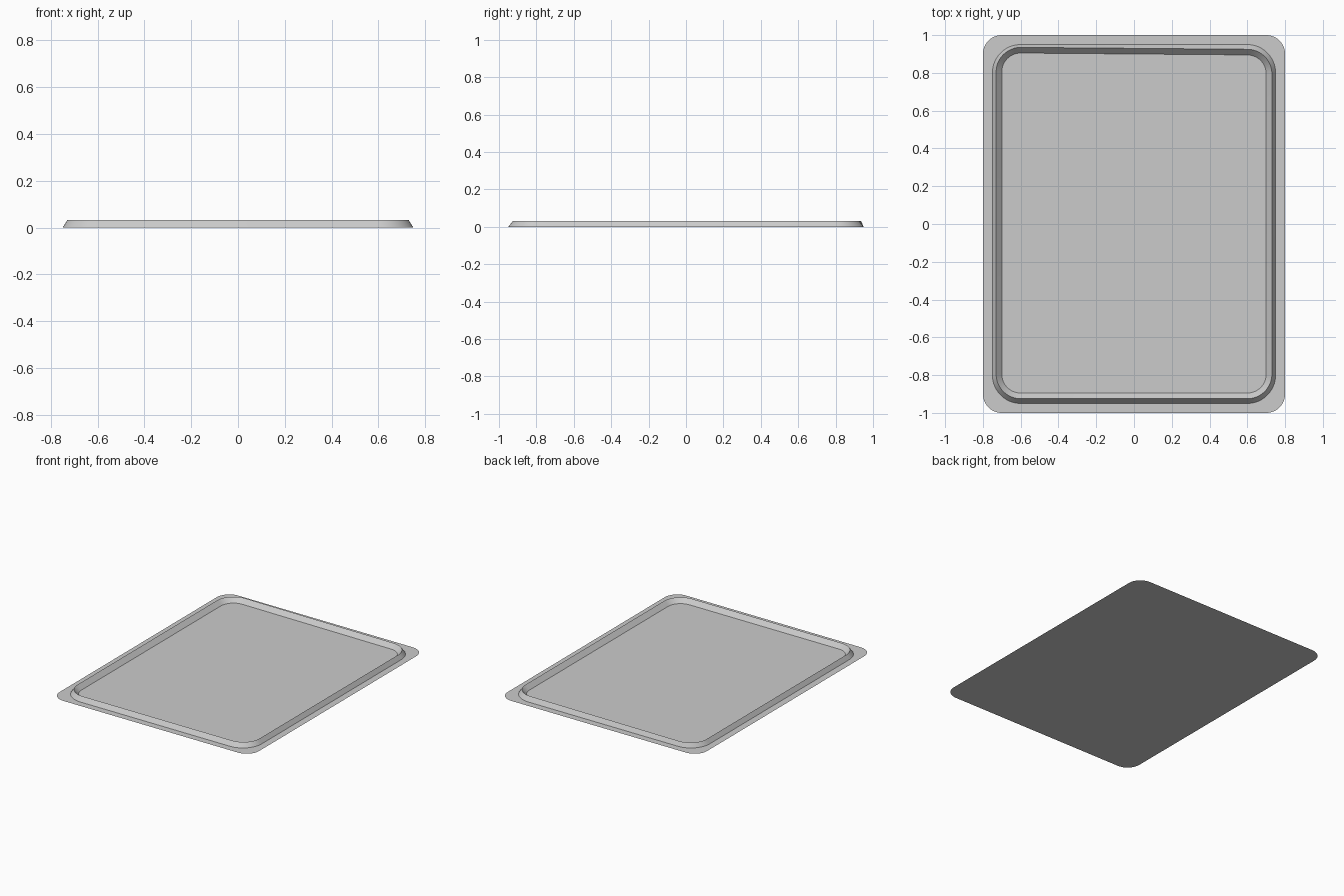
import bpy, bmesh
from math import sin, cos, pi

if "Cube" in bpy.data.objects:
    bpy.data.objects.remove(bpy.data.objects["Cube"])

SEG = 12  # steps per rounded corner


def rounded_loop(bm, hx, hy, r, z, skew=0.0):
    """Rounded rectangle of vertices; skew lifts the back-left corner slightly."""
    verts = []
    for i, (sx, sy) in enumerate([(1, 1), (-1, 1), (-1, -1), (1, -1)]):
        for k in range(SEG + 1):
            a = pi / 2 * (i + k / SEG)
            dy = skew if i == 1 else 0.0
            verts.append(bm.verts.new((sx * (hx - r) + r * cos(a),
                                       sy * (hy - r) + r * sin(a) + dy, z)))
    return verts


def finish(bm, name):
    mesh = bpy.data.meshes.new(name)
    bm.to_mesh(mesh)
    bm.free()
    obj = bpy.data.objects.new(name, mesh)
    bpy.context.collection.objects.link(obj)
    bpy.context.view_layer.objects.active = obj
    obj.select_set(True)
    bpy.ops.object.shade_smooth_by_angle(angle=pi / 6)
    obj.select_set(False)


# flat base sheet
bm = bmesh.new()
bm.faces.new(rounded_loop(bm, 0.8, 1.0, 0.1, 0.0))
finish(bm, "base_sheet")

# raised rim: outer foot, sharp crest, inner foot
bm = bmesh.new()
loops = [rounded_loop(bm, 0.75, 0.95, 0.15, 0.0),
         rounded_loop(bm, 0.73, 0.925, 0.13, 0.032, 0.01),
         rounded_loop(bm, 0.70, 0.895, 0.10, 0.0, 0.01)]
for lo, hi in zip(loops, loops[1:]):
    n = len(lo)
    for i in range(n):
        j = (i + 1) % n
        bm.faces.new((lo[i], lo[j], hi[j], hi[i]))
finish(bm, "raised_rim")
